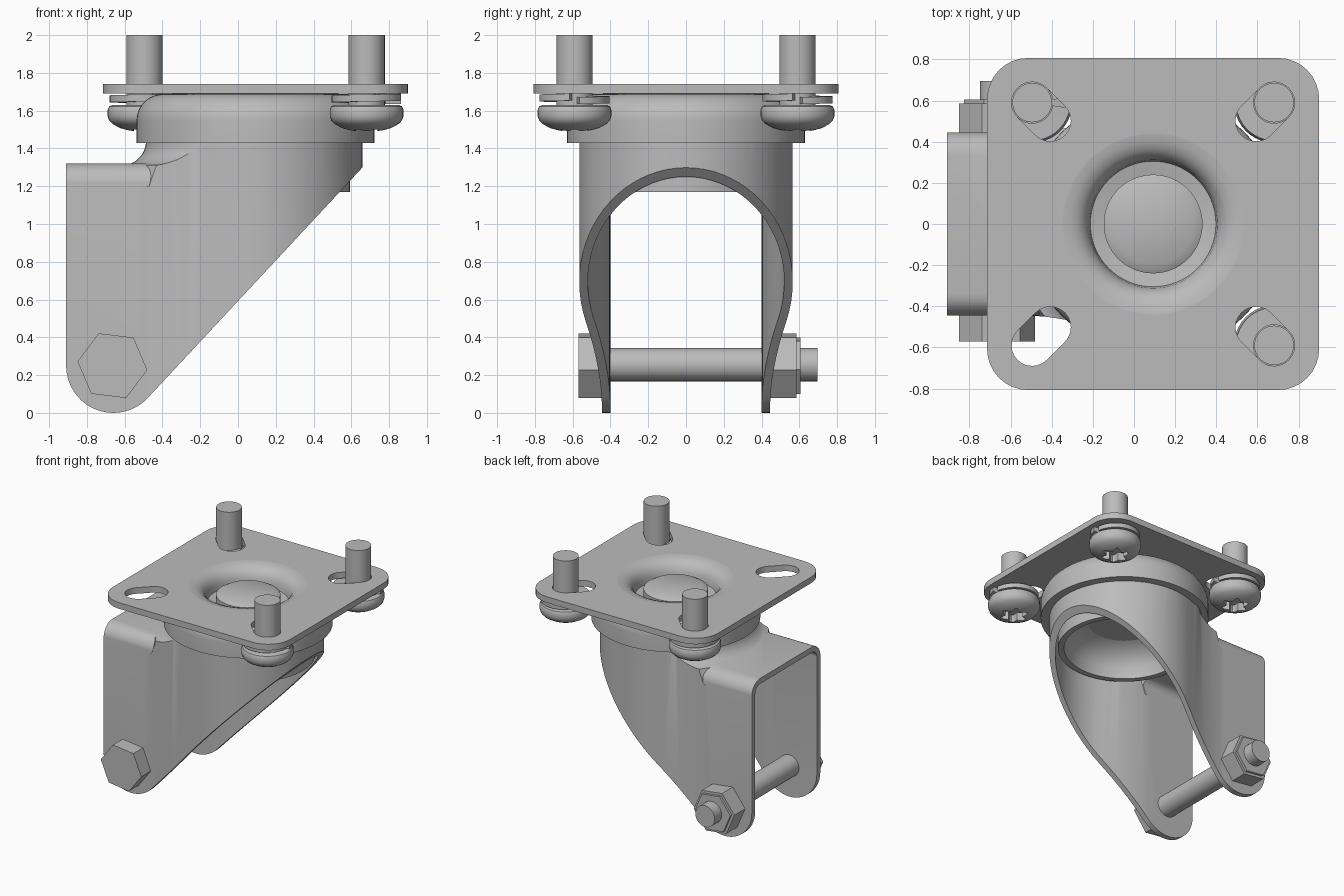
import bpy, bmesh
from math import sin, cos, pi, radians

old = bpy.data.objects.get("Cube")
if old:
    bpy.data.objects.remove(old, do_unlink=True)

steel = bpy.data.materials.new("grey_steel")
steel.use_nodes = True
GREY = (0.5, 0.5, 0.5, 1)
steel.diffuse_color = GREY
steel.node_tree.nodes["Principled BSDF"].inputs["Base Color"].default_value = GREY

CX = 0.093                      # swivel axis
AXLE_X, AXLE_Z = -0.66, 0.25    # wheel axle


def finish(name, bm):
    bmesh.ops.remove_doubles(bm, verts=bm.verts, dist=1e-5)
    bmesh.ops.recalc_face_normals(bm, faces=bm.faces)
    me = bpy.data.meshes.new(name)
    bm.to_mesh(me)
    bm.free()
    me.materials.append(steel)
    ob = bpy.data.objects.new(name, me)
    bpy.context.scene.collection.objects.link(ob)
    return ob


def arc(cx, cy, r, a0, a1, n=10):
    angles = [radians(a0 + (a1 - a0) * i / n) for i in range(n + 1)]
    return [(cx + r * cos(a), cy + r * sin(a)) for a in angles]


def prism(name, pts, axis, lo, hi):
    """Extrude a 2D outline along x, y or z."""
    place = {"x": lambda u, v, w: (w, u, v),
             "y": lambda u, v, w: (u, w, v),
             "z": lambda u, v, w: (u, v, w)}[axis]
    bm = bmesh.new()
    a = [bm.verts.new(place(u, v, lo)) for u, v in pts]
    b = [bm.verts.new(place(u, v, hi)) for u, v in pts]
    bm.faces.new(a)
    bm.faces.new(b)
    for i in range(len(pts)):
        j = (i + 1) % len(pts)
        bm.faces.new((a[i], a[j], b[j], b[i]))
    return finish(name, bm)


def revolve(name, pts, x=CX, y=0.0, n=64):
    """Turn a closed (radius, height) outline around a vertical axis."""
    bm = bmesh.new()
    rings = [[bm.verts.new((x + r * cos(2 * pi * k / n), y + r * sin(2 * pi * k / n), z))
              for r, z in pts] for k in range(n)]
    for k in range(n):
        p, q = rings[k], rings[(k + 1) % n]
        for i in range(len(pts)):
            j = (i + 1) % len(pts)
            bm.faces.new((p[i], p[j], q[j], q[i]))
    return finish(name, bm)


def combine(ob, other, op):
    mod = ob.modifiers.new("cut", "BOOLEAN")
    mod.operation, mod.solver, mod.object = op, "EXACT", other
    bpy.context.view_layer.update()
    dg = bpy.context.evaluated_depsgraph_get()
    me = bpy.data.meshes.new_from_object(ob.evaluated_get(dg))
    ob.modifiers.clear()
    ob.data = me
    bpy.data.objects.remove(other, do_unlink=True)
    return ob


# ---- Top plate with four slots and a central dished recess
R = 0.2
H = 0.807
outline = []
for sx, sy, a in ((1, 1, 0), (-1, 1, 90), (-1, -1, 180), (1, -1, 270)):
    outline += arc(CX + sx * (H - R), sy * (H - R), R, a, a + 90, 8)
plate = prism("top_plate", outline, "z", 1.69, 1.74)
corners = [(sx, sy) for sx in (1, -1) for sy in (1, -1)]
for sx, sy in corners:
    turn = {(1, 1): 45, (-1, 1): 135, (-1, -1): 225, (1, -1): 315}[sx, sy]
    slot = (arc(CX + sx * 0.588, sy * 0.59, 0.1, turn - 90, turn + 90, 12)
            + arc(CX + sx * 0.5, sy * 0.502, 0.1, turn + 90, turn + 270, 12))
    combine(plate, prism("slot_cutter", slot, "z", 1.6, 1.8), "DIFFERENCE")
combine(plate, prism("dish_cutter", arc(CX, 0, 0.44, 0, 354.375, 63), "z", 1.6, 1.8), "DIFFERENCE")
revolve("plate_dish", [(0.44, 1.74), (0.40, 1.735), (0.36, 1.718), (0.33, 1.69), (0.312, 1.65),
                       (0.305, 1.6), (0.2, 1.58), (0.2, 1.55), (0.34, 1.55), (0.36, 1.65), (0.44, 1.69)])
revolve("king_pin", [(0, 1.5), (0.24, 1.5), (0.24, 1.665), (0.195, 1.69), (0, 1.69)])

# ---- Swivel housing and inner bearing cup
revolve("swivel_housing", [(0.42, 1.688), (0.49, 1.688)] + arc(0.49, 1.548, 0.14, 90, 0)
        + [(0.63, 1.43), (0.555, 1.43), (0.555, 1.6), (0.42, 1.6)])
revolve("bearing_cup", [(0.5, 1.42), (0.5, 1.17), (0.455, 1.17), (0.44, 1.25), (0.4, 1.32),
                        (0.32, 1.38), (0.2, 1.42), (0, 1.435), (0, 1.5), (0.4, 1.5)])


# ---- Fork: hollow channel that blends into a round collar
def fork_solid(d):
    """Solid fork body, shrunk inwards by d."""
    w, r = 0.445 - d, 0.565 - d
    half = arc(CX, 0, r, 0, 110, 22)
    x0, y0 = half[-1]
    x1 = x0 - (y0 - w) * sin(radians(110)) / -cos(radians(110))
    x2 = x1 - 0.2
    for i in range(1, 9):
        t = i / 8
        half.append(((1 - t) ** 2 * x0 + 2 * t * (1 - t) * x1 + t * t * x2,
                     (1 - t) ** 2 * y0 + 2 * t * (1 - t) * w + t * t * w))
    half.append((-0.95 - d, w))
    plan = half + [(x, -y) for x, y in reversed(half[1:])]
    body = prism("fork", plan, "z", -0.1 - d, 1.6)

    # rounded roof of the channel
    c, top, e = 0.11 - d, 1.32 - d, w + 0.001
    roof = ([(-e, -0.3), (e, -0.3)] + arc(e - c, top - c, c, 0, 90, 8)
            + arc(c - e, top - c, c, 90, 180, 8))
    limit = prism("roof", roof, "x", -1.2, 0.2)
    # collar with a concave flare onto the roof
    flare = [(0, 1.44)] + [(0.57, 1.44)] + arc(0.71, 1.44, 0.13, 180, 262, 8)
    flare += [(0.72, 1.2), (0.9, 1.1), (0.9, -0.4), (0, -0.4)]
    collar = revolve("collar", [(max(a - d, 0), z - d) for a, z in flare])
    combine(limit, collar, "UNION")
    return combine(body, limit, "INTERSECT")


fork = combine(fork_solid(0), fork_solid(0.045), "DIFFERENCE")
side = [(-0.91, 1.6)] + arc(AXLE_X, AXLE_Z, 0.25, 180, 317, 20) + [(0.8, 1.451), (0.8, 1.6)]
combine(fork, prism("side_trim", side, "y", -1, 1), "INTERSECT")

# ---- Axle bolt with hexagonal head and nut
hexagon = arc(AXLE_X - 0.005, AXLE_Z, 0.186, -7, 293, 5)
prism("axle_head", hexagon, "y", -0.57, -0.44)
prism("axle_shaft", arc(AXLE_X, AXLE_Z + 0.005, 0.088, 0, 348.75, 31), "y", -0.46, 0.695)
nut = prism("axle_nut", hexagon, "y", 0.435, 0.605)
bm = bmesh.new()
bm.from_mesh(nut.data)
rim = [e for e in bm.edges if all(v.co.y > 0.6 for v in e.verts)]
bmesh.ops.bevel(bm, geom=rim, offset=0.02, segments=2, affect="EDGES")
bm.to_mesh(nut.data)
bm.free()


# ---- Mounting screws with split washers in three corners
def split_washer(x, y, n=40):
    bm = bmesh.new()
    rows = []
    for k in range(n + 1):
        a = radians(8 + 344 * k / n)
        z = 1.635 + 0.018 * k / n
        rows.append([bm.verts.new((x + r * cos(a), y + r * sin(a), z + h))
                     for r, h in ((0.1, 0), (0.185, 0), (0.185, 0.037), (0.1, 0.037))])
    for p, q in zip(rows, rows[1:]):
        for i in range(4):
            j = (i + 1) % 4
            bm.faces.new((p[i], p[j], q[j], q[i]))
    bm.faces.new(rows[0])
    bm.faces.new(rows[-1])
    return finish("split_washer", bm)


for sx, sy in corners:
    if (sx, sy) == (-1, -1):
        continue
    x, y = CX + sx * 0.588, sy * 0.59
    revolve("screw_shaft", [(0, 1.6), (0.096, 1.6), (0.096, 2), (0, 2)], x, y, 32)
    head = revolve("screw_head", [(0, 1.49), (0.08, 1.494), (0.13, 1.508), (0.17, 1.53), (0.187, 1.548),
                                  (0.195, 1.57), (0.195, 1.605), (0.187, 1.623), (0.17, 1.63), (0, 1.63)],
                   x, y, 40)
    # six-lobed drive recess
    lobes = []
    for k in range(48):
        a = 2 * pi * k / 48
        r = 0.085 + 0.02 * cos(6 * a)
        lobes.append((x + r * cos(a), y + r * sin(a)))
    combine(head, prism("drive_cutter", lobes, "z", 1.4, 1.56), "DIFFERENCE")
    split_washer(x, y)

# ---- Smooth shading with sharp edges kept
for ob in bpy.context.scene.objects:
    if ob.type == "MESH" and ob.data.materials and ob.data.materials[0] == steel:
        ob.data.shade_smooth()
        ob.data.set_sharp_from_angle(angle=radians(32))
